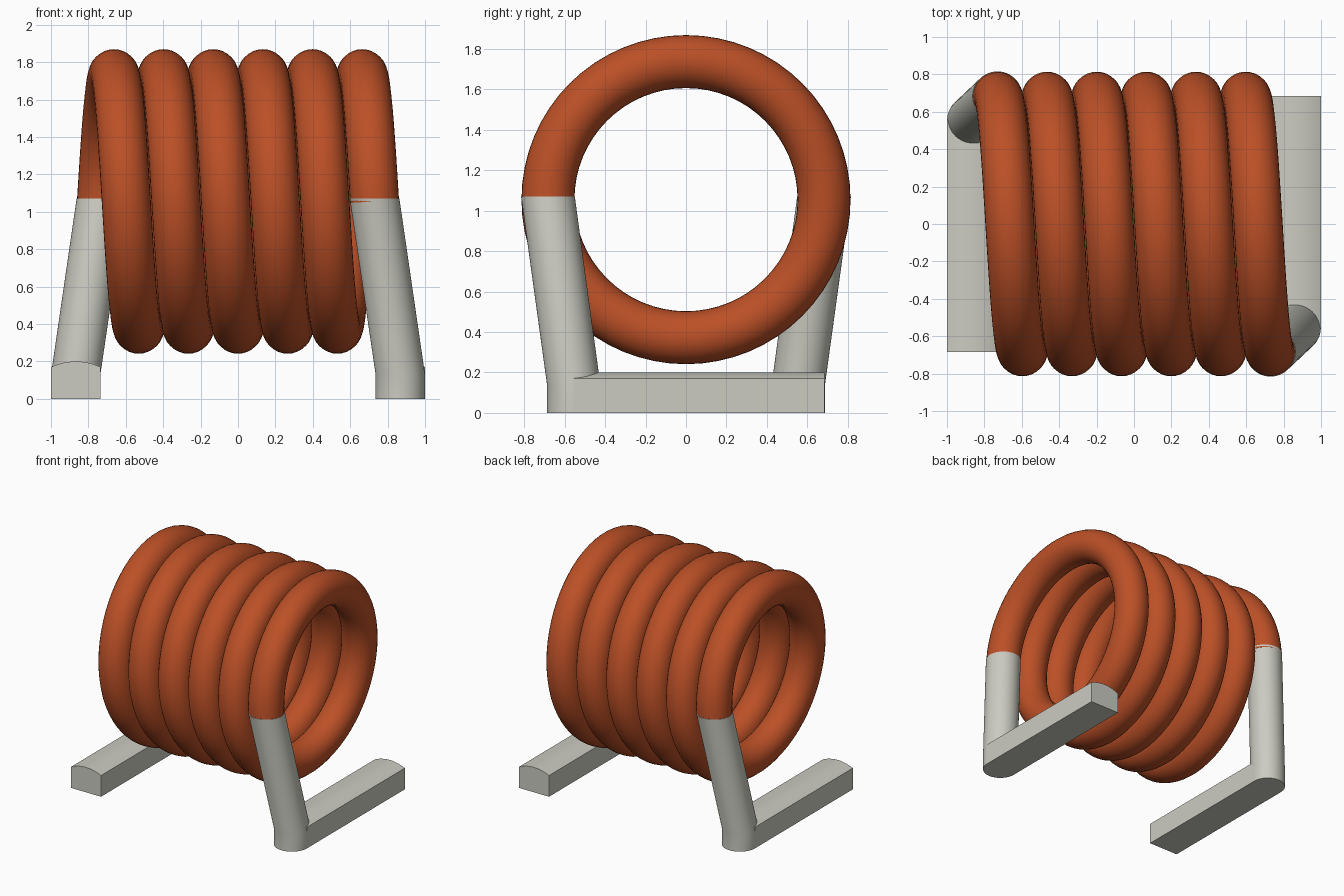
import bpy, bmesh, math
from mathutils import Vector

cube = bpy.data.objects.get("Cube")
if cube:
    bpy.data.objects.remove(cube, do_unlink=True)


def material(name, rgb):
    m = bpy.data.materials.new(name)
    m.use_nodes = True
    m.diffuse_color = (*rgb, 1)
    m.node_tree.nodes["Principled BSDF"].inputs["Base Color"].default_value = (*rgb, 1)
    return m


copper = material("copper orange", (0.50, 0.08, 0.02))
tin = material("tinned grey", (0.60, 0.60, 0.54))

R, r = 0.683, 0.131          # coil radius and wire radius
TURNS, END_X = 5.5, 0.73     # number of turns and half length of the coil
AXIS_Z, JOIN_Z = 1.055, 1.07  # coil axis and where the bare wire begins
FOOT_X, FOOT_Y, PAD_R = 0.867, 0.555, 0.132


def loft(name, rings, mat):
    """Skin a list of equal-length point rings and cap both ends."""
    bm = bmesh.new()
    loops = [[bm.verts.new(p) for p in ring] for ring in rings]
    n = len(loops[0])
    for a, b in zip(loops, loops[1:]):
        for i in range(n):
            j = (i + 1) % n
            bm.faces.new((a[i], a[j], b[j], b[i]))
    bm.faces.new(loops[0][::-1])
    bm.faces.new(loops[-1])
    bmesh.ops.recalc_face_normals(bm, faces=bm.faces)
    me = bpy.data.meshes.new(name)
    bm.to_mesh(me)
    bm.free()
    me.materials.append(mat)
    ob = bpy.data.objects.new(name, me)
    bpy.context.collection.objects.link(ob)
    bpy.ops.object.select_all(action="DESELECT")
    ob.select_set(True)
    bpy.context.view_layer.objects.active = ob
    bpy.ops.object.shade_smooth_by_angle(angle=math.radians(35))
    return ob


def disc(x, y, z, radius, n=48):
    return [Vector((x + radius * math.cos(2 * math.pi * i / n),
                    y + radius * math.sin(2 * math.pi * i / n), z)) for i in range(n)]


# Coil: a round section swept from the back, over the top, to the front
STEPS, SIDES = 352, 32
sweep = 2 * math.pi * TURNS
rings = []
for s in range(STEPS + 1):
    a = sweep * s / STEPS
    radial = Vector((0, math.cos(a), math.sin(a)))
    centre = Vector((-END_X + 2 * END_X * s / STEPS, 0, AXIS_Z)) + R * radial
    tangent = Vector((2 * END_X / sweep, -R * math.sin(a), R * math.cos(a))).normalized()
    side = tangent.cross(radial)
    rings.append([centre + r * (math.cos(t) * radial + math.sin(t) * side)
                  for t in (2 * math.pi * k / SIDES for k in range(SIDES))])
loft("coil", rings, copper)

# Bare wire ends: each is the other turned half way round the vertical axis
for label, k in (("front", 1), ("back", -1)):
    # Slanted leg standing on a short upright round foot
    loft(label + "_leg", [disc(k * FOOT_X, -k * FOOT_Y, 0, PAD_R),
                          disc(k * FOOT_X, -k * FOOT_Y, 0.135, PAD_R),
                          disc(k * END_X, -k * R, JOIN_Z, r + 0.002)], tin)
    # Flat pad with a slightly domed top
    profile = [(-PAD_R, 0), (PAD_R, 0)]
    for i in range(13):
        u = 1 - i / 6
        profile.append((PAD_R * u, 0.17 + 0.03 * (1 - u * u)))
    loft(label + "_pad", [[Vector((k * (FOOT_X + px), k * y, pz)) for px, pz in profile]
                          for y in (-FOOT_Y, 0.685)], tin)
